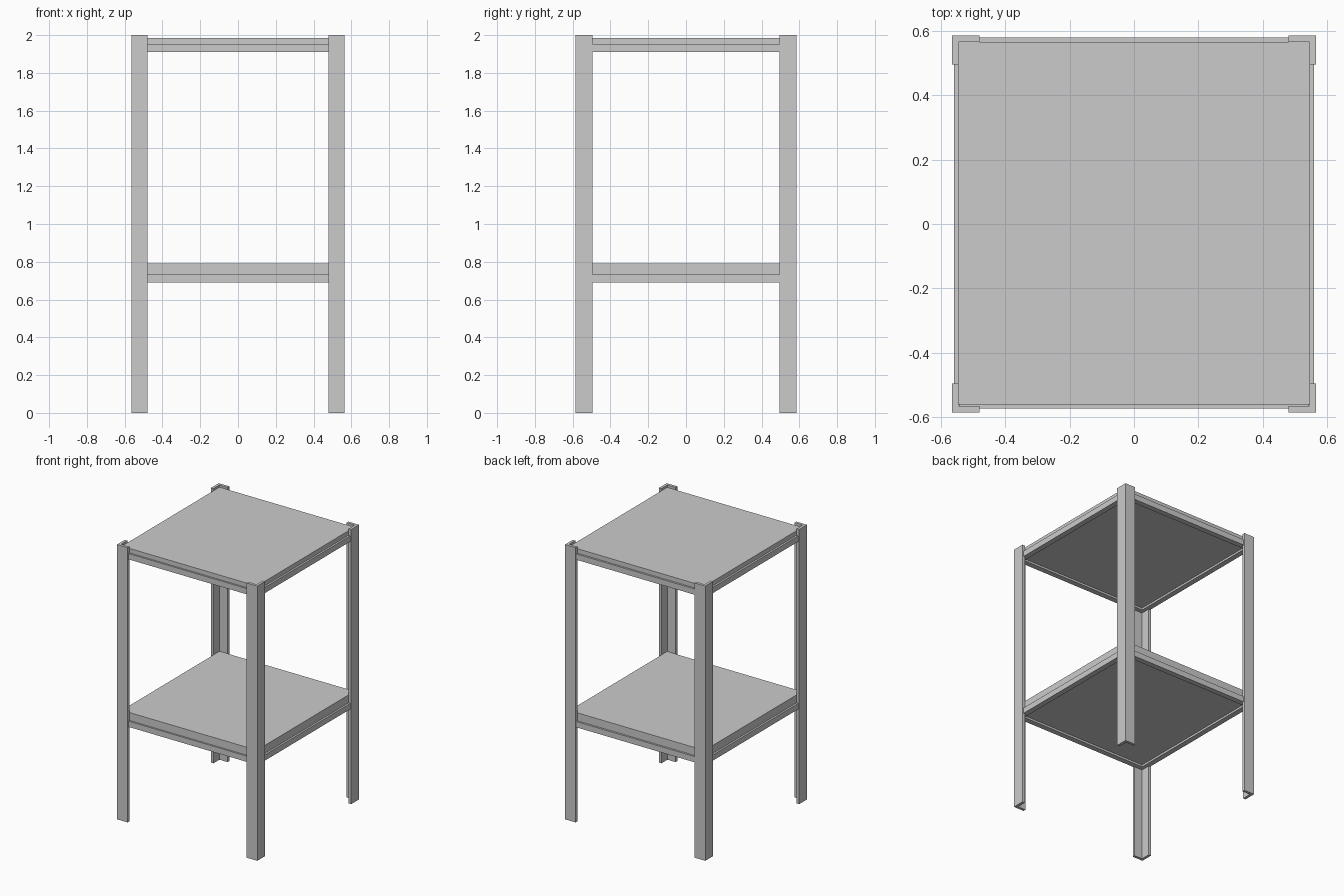
import bpy, bmesh
from mathutils import Vector

if "Cube" in bpy.data.objects:
    bpy.data.objects.remove(bpy.data.objects["Cube"])


def extrude_profile(name, pts, direction):
    """Extrude a closed 3D outline along a vector."""
    bm = bmesh.new()
    face = bm.faces.new([bm.verts.new(p) for p in pts])
    res = bmesh.ops.extrude_face_region(bm, geom=[face])
    verts = [g for g in res["geom"] if isinstance(g, bmesh.types.BMVert)]
    bmesh.ops.translate(bm, verts=verts, vec=Vector(direction))
    bmesh.ops.recalc_face_normals(bm, faces=bm.faces)
    mesh = bpy.data.meshes.new(name)
    bm.to_mesh(mesh)
    bm.free()
    obj = bpy.data.objects.new(name, mesh)
    bpy.context.collection.objects.link(obj)
    return obj


def angle(w, h, t):
    """L section: outer corner at the origin, legs pointing inwards/upwards."""
    return [(0, 0), (w, 0), (w, t), (t, t), (t, h), (0, h)]


LX, LY = 0.565, 0.585

# Four corner legs of angle section
for sx, side in ((-1, "left"), (1, "right")):
    for sy, end in ((-1, "front"), (1, "back")):
        pts = [(sx * (LX - a), sy * (LY - b), 0) for a, b in angle(0.085, 0.09, 0.02)]
        extrude_profile(f"{end}_{side}_leg", pts, (0, 0, 2.0))

# Two shelves: angle rails around a panel resting on their lower flanges
RX, YF, YB = 0.558, 0.572, 0.578
for level, z0, top in (("lower", 0.69, 0.79), ("upper", 1.91, 1.985)):
    sec = angle(0.04, 0.042, 0.015)
    for s, side in ((-1, "left"), (1, "right")):
        pts = [(s * (RX - a), -0.555, z0 + b) for a, b in sec]
        extrude_profile(f"{level}_{side}_rail", pts, (0, 1.115, 0))
    for s, side, y in ((-1, "front", YF), (1, "back", YB)):
        pts = [(-0.543, s * (y - a), z0 + b) for a, b in sec]
        extrude_profile(f"{level}_{side}_rail", pts, (1.086, 0, 0))
    # Shelf panel
    zb = z0 + 0.015
    x, y0, y1 = 0.544, -0.56, 0.564
    extrude_profile(f"{level}_shelf",
                    [(-x, y0, zb), (x, y0, zb), (x, y1, zb), (-x, y1, zb)],
                    (0, 0, top - zb))
